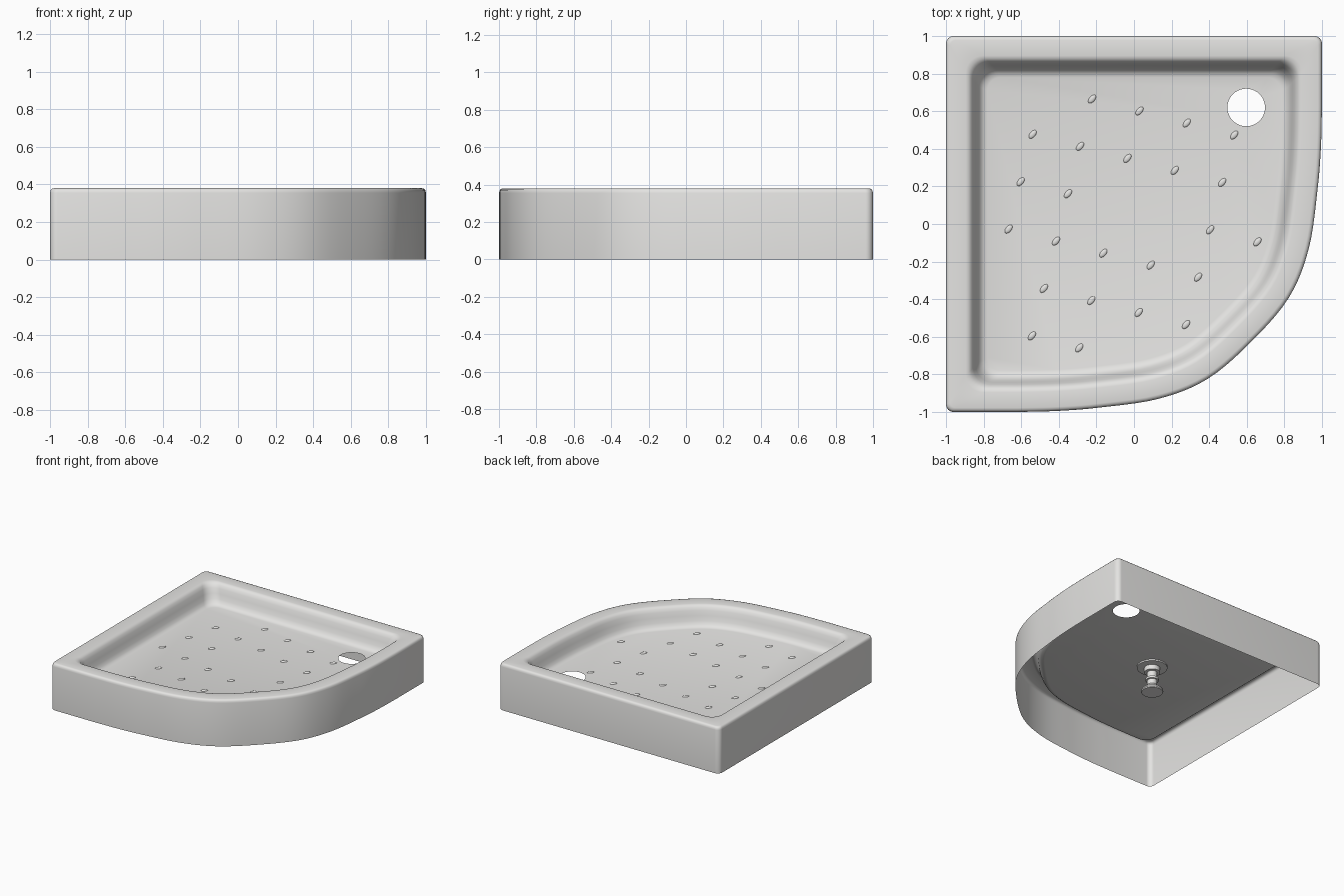
import bpy, bmesh, math
from mathutils import Vector, Matrix

cube = bpy.data.objects.get("Cube")
if cube:
    bpy.data.objects.remove(cube, do_unlink=True)

enamel = bpy.data.materials.new("pale_grey_enamel")
enamel.use_nodes = True
enamel.diffuse_color = (0.78, 0.775, 0.76, 1)
enamel.node_tree.nodes["Principled BSDF"].inputs["Base Color"].default_value = (0.78, 0.775, 0.76, 1)

FLOOR_Z = 0.225


def finish(name, bm):
    mesh = bpy.data.meshes.new(name)
    bm.to_mesh(mesh)
    bm.free()
    mesh.materials.append(enamel)
    obj = bpy.data.objects.new(name, mesh)
    bpy.context.collection.objects.link(obj)
    bpy.ops.object.select_all(action="DESELECT")
    obj.select_set(True)
    bpy.context.view_layer.objects.active = obj
    bpy.ops.object.shade_smooth_by_angle(angle=math.radians(40))
    return obj


def bridge(bm, low, high):
    n = len(low)
    for i in range(n):
        j = (i + 1) % n
        bm.faces.new((low[i], low[j], high[j], high[i]))


def smooth_path(points, steps=5):
    """Catmull-Rom samples through the points."""
    pts = [2 * points[0] - points[1]] + points + [2 * points[-1] - points[-2]]
    out = []
    for a, b, c, d in zip(pts, pts[1:], pts[2:], pts[3:]):
        for k in range(steps):
            t = k / steps
            out.append(0.5 * (2 * b + (c - a) * t + (2 * a - 5 * b + 4 * c - d) * t * t
                              + (3 * b - a - 3 * c + d) * t ** 3))
    return out + [points[-1]]


# Bowed front edge, symmetric about the diagonal
half = [Vector(p) for p in [(1, 0.62), (0.994, 0.4), (0.976, 0.18), (0.93, -0.13),
                            (0.825, -0.39), (0.625, -0.625)]]
bow = smooth_path(half + [Vector((-p.y, -p.x)) for p in reversed(half[:-1])])
bow.reverse()  # counter-clockwise, from the front to the side


def outline(inset, radius):
    """Tray contour moved inwards, with three rounded corners."""
    ring = []
    last = len(bow) - 1
    for i, p in enumerate(bow):
        tangent = bow[min(i + 1, last)] - bow[max(i - 1, 0)]
        normal = Vector((tangent.y, -tangent.x)).normalized()
        if i in (0, last):
            normal = Vector((0, -1)) if i == 0 else Vector((1, 0))
        ring.append(p - normal * inset)
    centre = 1 - inset - radius
    for k, (sx, sy) in enumerate([(1, 1), (-1, 1), (-1, -1)]):
        for s in range(9):
            a = (k + s / 8) * math.pi / 2
            ring.append(Vector((sx * centre + radius * math.cos(a),
                                sy * centre + radius * math.sin(a))))
    return ring


# Tray shell: skirt, rim and basin wall as (inset, height, corner radius)
profile = [(0, 0, 0.04), (0, 0.355, 0.04), (0.003, 0.368, 0.04), (0.01, 0.377, 0.035),
           (0.022, 0.38, 0.03), (0.105, 0.38, 0.09), (0.12, 0.377, 0.09),
           (0.134, 0.365, 0.09), (0.146, 0.342, 0.09), (0.158, 0.305, 0.09),
           (0.17, 0.268, 0.09), (0.184, 0.243, 0.09), (0.2, 0.23, 0.08),
           (0.22, FLOOR_Z, 0.07)]
bm = bmesh.new()
rings = [[bm.verts.new((p.x, p.y, z)) for p in outline(d, r)] for d, z, r in profile]
for low, high in zip(rings, rings[1:]):
    bridge(bm, low, high)

# Basin floor with the drain hole
hole = [bm.verts.new((0.597 + 0.1 * math.cos(a), 0.62 + 0.1 * math.sin(a), FLOOR_Z))
        for a in (math.tau * i / 40 for i in range(40))]
edges = []
for loop in (rings[-1], hole):
    for a, b in zip(loop, loop[1:] + loop[:1]):
        edges.append(bm.edges.get((a, b)) or bm.edges.new((a, b)))
filled = bmesh.ops.triangle_fill(bm, edges=edges, use_beauty=True, normal=(0, 0, 1))
for item in filled["geom"]:
    if isinstance(item, bmesh.types.BMFace):
        item.normal_update()
        if item.normal.z < 0:
            item.normal_flip()
finish("shower_tray", bm)

# Anti-slip studs on a tilted grid: row number and its range of columns
rows = [(-1, range(1, 5)), (0, range(5)), (1, (0, 1, 4, 5)),
        (2, range(5)), (3, range(1, 5)), (4, range(1, 3))]
origin, across, down = Vector((-0.539, 0.477)), Vector((0.252, -0.064)), Vector((-0.064, -0.252))
bm = bmesh.new()
for row, columns in rows:
    for column in columns:
        p = origin + across * column + down * row
        place = (Matrix.Translation((p.x, p.y, FLOOR_Z))
                 @ Matrix.Rotation(math.radians(50), 4, "Z")
                 @ Matrix.Diagonal((0.027, 0.015, 0.008, 1)))
        bmesh.ops.create_uvsphere(bm, u_segments=16, v_segments=8, radius=1, matrix=place)
bmesh.ops.delete(bm, geom=[v for v in bm.verts if v.co.z < FLOOR_Z - 0.001], context="VERTS")
finish("anti_slip_studs", bm)

# Support foot under the floor, turned from a profile of (radius, height)
foot = [(0.08, 0), (0.084, 0.008), (0.08, 0.022), (0.05, 0.045), (0.037, 0.06),
        (0.037, 0.1), (0.05, 0.1), (0.05, 0.118), (0.037, 0.118), (0.037, 0.17),
        (0.06, 0.17), (0.06, 0.208), (0.115, 0.21), (0.115, 0.222)]
bm = bmesh.new()
turns = [[bm.verts.new((-0.09 + r * math.cos(math.tau * i / 28),
                        0.105 + r * math.sin(math.tau * i / 28), z)) for i in range(28)]
         for r, z in foot]
for low, high in zip(turns, turns[1:]):
    bridge(bm, low, high)
bm.faces.new(list(reversed(turns[0])))
bm.faces.new(turns[-1])
finish("support_foot", bm)
